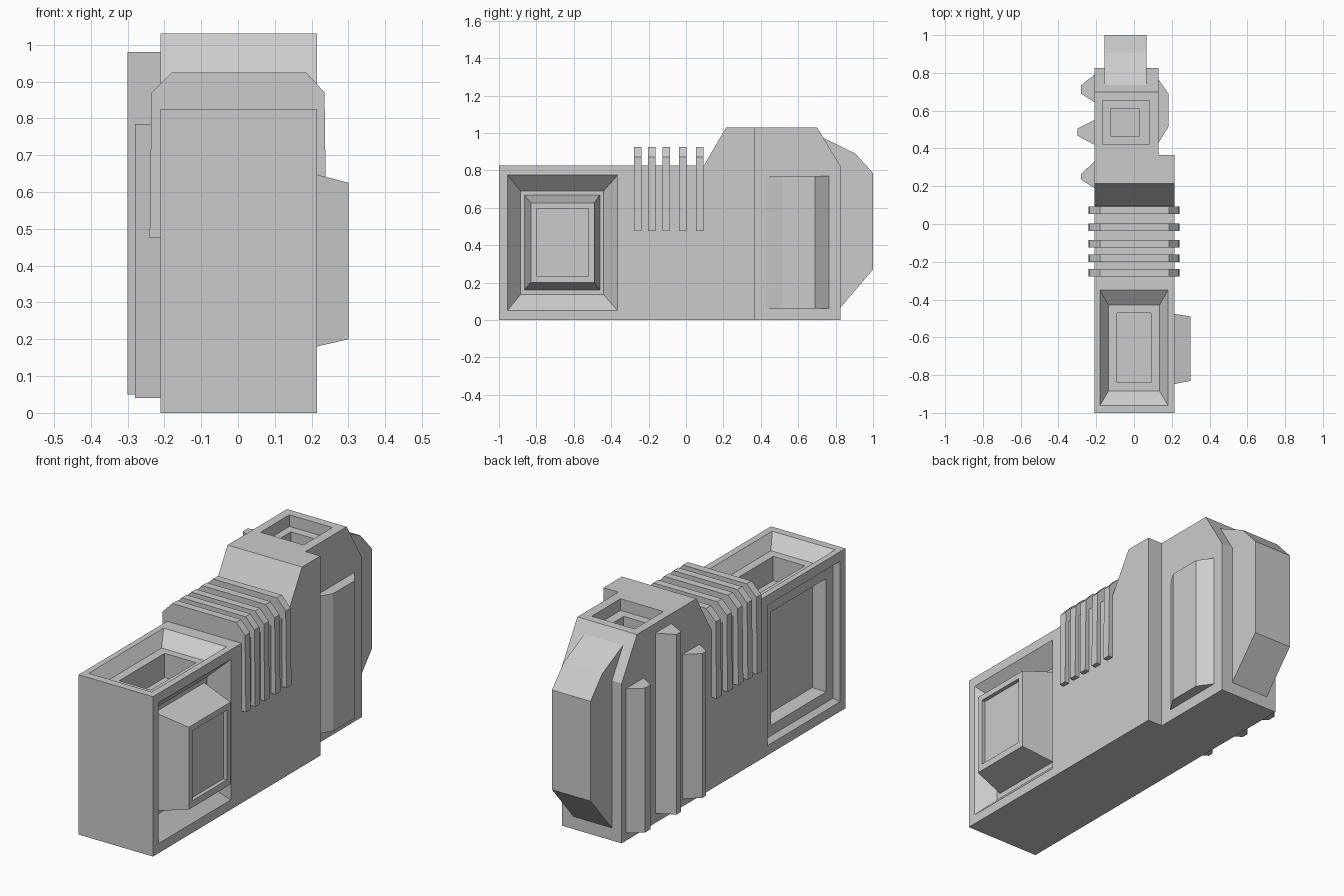
import bpy, bmesh

if "Cube" in bpy.data.objects:
    bpy.data.objects.remove(bpy.data.objects["Cube"])

AXES = {'X': lambda a, b, h: (h, a, b),
        'Y': lambda a, b, h: (a, h, b),
        'Z': lambda a, b, h: (a, b, h)}


def loft(name, axis, rings):
    """Skin matching outlines, each (points, height), along an axis and cap the ends."""
    bm = bmesh.new()
    loops = [[bm.verts.new(AXES[axis](a, b, h)) for a, b in pts] for pts, h in rings]
    n = len(loops[0])
    for lo, hi in zip(loops, loops[1:]):
        for i in range(n):
            j = (i + 1) % n
            bm.faces.new((lo[i], lo[j], hi[j], hi[i]))
    bm.faces.new(loops[0][::-1])
    bm.faces.new(loops[-1])
    bmesh.ops.recalc_face_normals(bm, faces=bm.faces)
    mesh = bpy.data.meshes.new(name)
    bm.to_mesh(mesh)
    bm.free()
    ob = bpy.data.objects.new(name, mesh)
    bpy.context.collection.objects.link(ob)
    return ob


def rect(a0, a1, b0, b1, inset=0.0):
    return [(a0 + inset, b0 + inset), (a1 - inset, b0 + inset),
            (a1 - inset, b1 - inset), (a0 + inset, b1 - inset)]


def prism(name, axis, pts, h0, h1):
    return loft(name, axis, [(pts, h0), (pts, h1)])


def cut(target, cutter):
    """Carve the cutter out of the target and discard it."""
    mod = target.modifiers.new("cut", 'BOOLEAN')
    mod.operation, mod.solver, mod.object = 'DIFFERENCE', 'EXACT', cutter
    cutter.hide_render = True
    dg = bpy.context.evaluated_depsgraph_get()
    mesh = bpy.data.meshes.new_from_object(target.evaluated_get(dg))
    target.modifiers.clear()
    target.data = mesh
    bpy.data.objects.remove(cutter)


# Main body: side profile, with a narrower rear end
body = prism("main_body", 'X',
             [(-1, 0), (0.825, 0), (0.825, 0.825), (0.7, 1.03),
              (0.215, 1.03), (0.095, 0.825), (-1, 0.825)], -0.21, 0.215)
cut(body, prism("rear_notch", 'Z', rect(0.13, 0.4, 0.365, 1.2), -0.2, 1.3))

# Front top tray with sloped sides and a deeper well
tray, well = rect(-0.18, 0.18, -0.96, -0.35), rect(-0.09, 0.09, -0.84, -0.47)
tray_floor = rect(-0.135, 0.135, -0.885, -0.43)
cut(body, loft("top_tray", 'Z', [(tray, 0.9), (tray, 0.825), (tray_floor, 0.765),
                                 (well, 0.765), (well, 0.64)]))

# Stepped socket in the raised rear top
outer, inner = rect(-0.165, 0.08, 0.42, 0.655), rect(-0.125, 0.03, 0.465, 0.61)
cut(body, loft("rear_socket", 'Z', [(outer, 1.1), (outer, 0.97), (inner, 0.97), (inner, 0.87)]))

# Side recesses: sloped on the right, stepped on the left
side = (-0.955, -0.365, 0.05, 0.775)
cut(body, loft("right_recess", 'X', [(rect(*side), 0.3), (rect(*side), 0.215),
                                     (rect(-0.885, -0.44, 0.135, 0.69), 0.13)]))
cut(body, loft("left_recess", 'X', [(rect(*side), -0.3), (rect(*side), -0.21),
                                    (rect(*side, 0.02), -0.185), (rect(*side, 0.07), -0.18),
                                    (rect(*side, 0.075), -0.105)]))

# Tapered block rising from the right recess, with a shallow panel
panel = rect(-0.80, -0.52, 0.235, 0.595)
loft("right_block", 'X', [(rect(-0.865, -0.46, 0.16, 0.67), 0.125),
                          (rect(-0.83, -0.49, 0.20, 0.625), 0.30),
                          (panel, 0.30), (panel, 0.28)])

# Five bands wrapped over the middle
band = [(-0.24, 0.475), (-0.235, 0.87), (-0.18, 0.925),
        (0.185, 0.925), (0.235, 0.87), (0.24, 0.475)]
for i, y in enumerate((0.073, -0.017, -0.105, -0.182, -0.258)):
    prism(f"grip_band_{i + 1}", 'Y', band, y - 0.02, y + 0.02)

# Three tapered ribs on the left: base ends, tip ends, tip x, z range
for i, (b0, b1, t0, t1, x, z0, z1) in enumerate((
        (0.19, 0.33, 0.235, 0.265, -0.28, 0.04, 0.785),
        (0.42, 0.55, 0.468, 0.505, -0.30, 0.05, 0.98),
        (0.645, 0.79, 0.69, 0.735, -0.28, 0.04, 0.785))):
    prism(f"left_rib_{i + 1}", 'Z', [(-0.2, b0), (-0.21, b0), (x, t0),
                                     (x, t1), (-0.21, b1), (-0.2, b1)], z0, z1)

# Bulge on the right of the rear end
prism("right_bulge", 'Z', [(0.12, 0.43), (0.13, 0.43), (0.183, 0.515), (0.183, 0.69),
                           (0.13, 0.765), (0.12, 0.765)], 0.06, 0.77)

# Angular rear pad
prism("rear_pad", 'X', [(0.735, 0.973), (0.905, 0.89), (1.0, 0.785), (1.0, 0.27),
                        (0.825, 0.065), (0.735, 0.065)], -0.155, 0.065)
